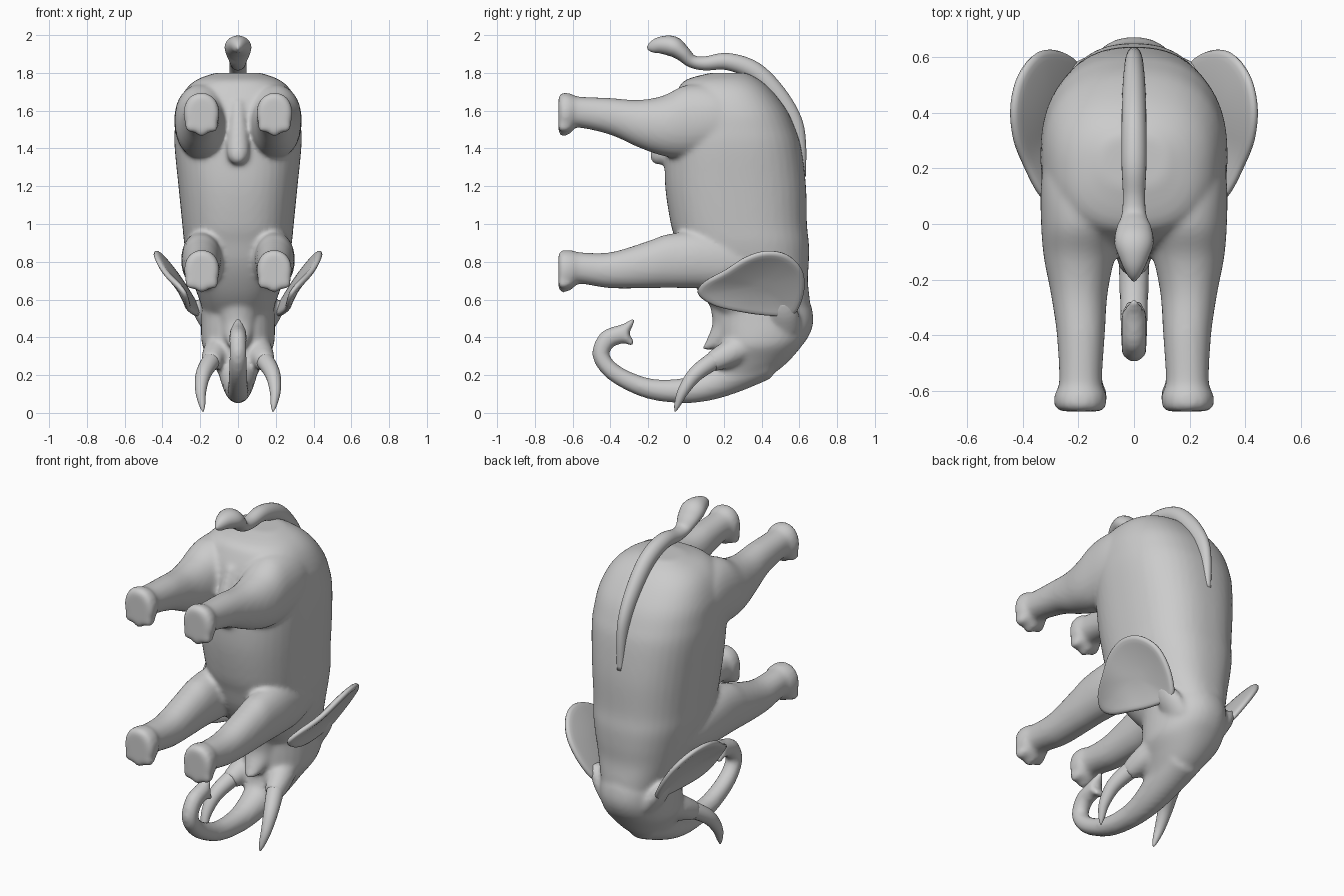
import bpy, bmesh, math
from mathutils import Vector


def smooth_pts(pts, n, closed=False):
    # Catmull-Rom interpolation of tuples of any length
    out, m = [], len(pts)
    get = (lambda i: pts[i % m]) if closed else (lambda i: pts[max(0, min(m - 1, i))])
    for i in range(m if closed else m - 1):
        p0, p1, p2, p3 = (get(i + k) for k in (-1, 0, 1, 2))
        for s in range(n):
            t = s / n
            out.append([0.5 * (2 * b + (c - a) * t + (2 * a - 5 * b + 4 * c - d) * t * t
                               + (3 * b - a - 3 * c + d) * t ** 3)
                        for a, b, c, d in zip(p0, p1, p2, p3)])
    if not closed:
        out.append(list(pts[-1]))
    return out


def tube(bm, pts, axis=None, power=2.0, seg=32, n=5, side=1):
    # Loft superellipse rings through points (x, y, z, half width in x, half height)
    path = smooth_pts(pts, n)
    rings = []
    for i, (x, y, z, a, b) in enumerate(path):
        if axis:
            t = Vector(axis)
        else:
            t = Vector(path[min(i + 1, len(path) - 1)][:3]) - Vector(path[max(i - 1, 0)][:3])
            t.normalize()
        u = Vector((1, 0, 0))
        u = (u - t * t.dot(u)).normalized()
        v = t.cross(u)
        ring = []
        for k in range(seg):
            c, s = math.cos(2 * math.pi * k / seg), math.sin(2 * math.pi * k / seg)
            r = (abs(c) ** power + abs(s) ** power) ** (-1 / power)
            p = Vector((x, y, z)) + u * (a * r * c) + v * (b * r * s)
            ring.append(bm.verts.new((p.x * side, p.y, p.z)))
        rings.append(ring)
    for r0, r1 in zip(rings, rings[1:]):
        for k in range(seg):
            j = (k + 1) % seg
            bm.faces.new((r0[k], r0[j], r1[j], r1[k]))
    bm.faces.new(rings[0])
    bm.faces.new(rings[-1][::-1])


def finish(bm, name):
    bmesh.ops.recalc_face_normals(bm, faces=bm.faces)
    me = bpy.data.meshes.new(name)
    bm.to_mesh(me)
    bm.free()
    me.shade_smooth()
    ob = bpy.data.objects.new(name, me)
    bpy.context.collection.objects.link(ob)
    return ob


def z_rings(rows):
    # rows: z, ymin, ymax, half width
    return [(0, (a + b) / 2, z, w, (b - a) / 2) for z, a, b, w in rows]


def y_rings(rows):
    # rows: y, zmin, zmax, xmin, xmax
    return [((c + d) / 2, y, (a + b) / 2, (d - c) / 2, (b - a) / 2) for y, a, b, c, d in rows]


bm = bmesh.new()
# Torso
tube(bm, z_rings([(1.8, .13, .32, .12), (1.763, 0, .39, .22), (1.7, -.05, .46, .285),
                  (1.6, -.09, .535, .325), (1.5, -.10, .58, .335), (1.4, -.11, .61, .335),
                  (1.2, -.11, .635, .315), (1.0, -.08, .64, .295), (.9, -.05, .65, .285),
                  (.8, -.02, .65, .265), (.7, .03, .645, .24), (.6, .1, .655, .205),
                  (.5, .2, .66, .17)]), axis=(0, 0, 1), power=2.45, seg=48)
# Head
tube(bm, z_rings([(.64, .2, .63, .15), (.56, .18, .665, .19), (.48, .17, .674, .195),
                  (.41, .17, .652, .195), (.35, .17, .61, .187), (.28, .16, .55, .145),
                  (.22, .13, .48, .11), (.16, .12, .37, .08)]), axis=(0, 0, 1), power=2.2)
# Lower lip
tube(bm, z_rings([(.6, .12, .4, .13), (.48, .14, .34, .1), (.4, .115, .28, .075),
                  (.35, .09, .2, .045), (.335, .09, .14, .025)]), axis=(0, 0, 1))
# Trunk with two lips at the tip
tube(bm, [(0, .4, .29, .12, .12), (0, .25, .205, .1, .1), (0, .12, .145, .08, .08),
          (0, -.02, .117, .063, .066), (0, -.2, .13, .054, .054), (0, -.37, .205, .05, .047),
          (0, -.45, .3, .046, .045), (0, -.42, .385, .046, .05), (0, -.36, .412, .046, .05),
          (0, -.31, .425, .044, .052)])
tube(bm, [(0, -.35, .42, .04, .035), (0, -.31, .455, .036, .025), (0, -.275, .5, .012, .01)])
tube(bm, [(0, -.35, .42, .04, .03), (0, -.31, .39, .042, .025), (0, -.28, .36, .03, .012)])
# Belly fold
tube(bm, [(0, -.04, 1.64, .04, .05), (0, -.09, 1.52, .05, .05), (0, -.125, 1.4, .06, .055),
          (0, -.14, 1.345, .05, .05), (0, -.14, 1.315, .02, .02)], n=4)
hind = [(-.675, 1.485, 1.68, .11, .27), (-.65, 1.475, 1.695, .10, .288),
        (-.61, 1.485, 1.69, .10, .285), (-.57, 1.51, 1.675, .115, .27),
        (-.4, 1.472, 1.667, .105, .278), (-.25, 1.405, 1.657, .095, .30),
        (-.12, 1.36, 1.68, .07, .325), (0, 1.345, 1.735, .05, .335),
        (.15, 1.37, 1.73, .06, .335), (.3, 1.42, 1.66, .1, .31)]
front = [(-.675, .655, .85, .115, .27), (-.65, .647, .862, .10, .285),
         (-.6, .66, .86, .10, .28), (-.56, .683, .85, .115, .268),
         (-.4, .66, .85, .105, .278), (-.2, .66, .91, .095, .292),
         (-.1, .662, .945, .09, .297), (.05, .66, .96, .08, .30),
         (.2, .66, .94, .08, .288), (.35, .7, .88, .1, .26)]
for s in (1, -1):
    # Legs with toes
    for leg, z in ((hind, 1.5), (front, .672)):
        tube(bm, y_rings(leg), axis=(0, -1, 0), power=2.15, side=s)
        for dx, dz in ((-.058, .016), (0, -.005), (.058, .016)):
            tube(bm, [(.192 + dx, -.675, z + dz, .025, .025), (.192 + dx, -.64, z + dz, .031, .031),
                      (.192 + dx, -.6, z + dz, .012, .012)], seg=12, side=s)
    # Tusk sockets and ear roots
    tube(bm, [(.08, .36, .38, .08, .08), (.12, .22, .31, .07, .07), (.145, .13, .265, .052, .052)], side=s)
    tube(bm, [(.13, .52, .46, .06, .09), (.19, .52, .53, .045, .075), (.235, .51, .59, .02, .05)], side=s)
body = finish(bm, "elephant_body")
rm = body.modifiers.new("fuse", 'REMESH')
rm.mode, rm.voxel_size, rm.use_smooth_shade = 'VOXEL', .013, True
sm = body.modifiers.new("soften", 'SMOOTH')
sm.factor, sm.iterations = .5, 8

# Ears: cupped leaf built from scaled outline loops
outline = smooth_pts([(.06, .63), (.09, .69), (.2, .75), (.31, .82), (.42, .855), (.53, .84),
                      (.61, .77), (.63, .68), (.61, .58), (.56, .515), (.42, .515), (.28, .535),
                      (.14, .57)], 4, closed=True)
for s, label in ((1, "right"), (-1, "left")):
    bm = bmesh.new()
    cy, cz, loops = .4, .68, []
    for k in range(1, 7):
        f = k / 6
        loop = []
        for y, z in outline:
            y, z = cy + (y - cy) * f, cz + (z - cz) * f
            x = .2 + .655 * (z - .5) + .13 * (.5 - y) - .03 * (1 - f * f)
            x -= 1.1 * max(0, .3 - y) ** 2
            loop.append(bm.verts.new((s * x, y, z)))
        loops.append(loop)
    m = len(outline)
    for a, b in zip(loops, loops[1:]):
        for i in range(m):
            bm.faces.new((a[i], a[(i + 1) % m], b[(i + 1) % m], b[i]))
    bm.faces.new(loops[0])
    ear = finish(bm, label + "_ear")
    so = ear.modifiers.new("thickness", 'SOLIDIFY')
    so.thickness, so.offset = .032, 0
    ear.modifiers.new("round", 'SUBSURF').levels = 1
    # Tusks
    bm = bmesh.new()
    tube(bm, [(.11, .22, .31, .05, .05), (.15, .13, .265, .047, .047), (.185, .045, .2, .04, .04),
              (.197, -.015, .115, .029, .029), (.19, -.045, .045, .017, .017),
              (.185, -.057, .008, .004, .004)], seg=20, side=s)
    finish(bm, label + "_tusk")

# Tail with tuft, rising from a ridge on the spine
bm = bmesh.new()
tube(bm, [(0, .61, 1.25, .022, .024), (0, .602, 1.42, .028, .034),
          (0, .568, 1.55, .035, .045), (0, .48, 1.69, .042, .05), (0, .36, 1.81, .045, .05),
          (0, .22, 1.86, .045, .045), (0, .1, 1.85, .04, .037), (0, .03, 1.862, .045, .034),
          (0, -.02, 1.905, .064, .043), (0, -.07, 1.94, .07, .054), (0, -.13, 1.947, .05, .046),
          (0, -.18, 1.937, .026, .03), (0, -.205, 1.932, .006, .008)], seg=24)
finish(bm, "tail")
